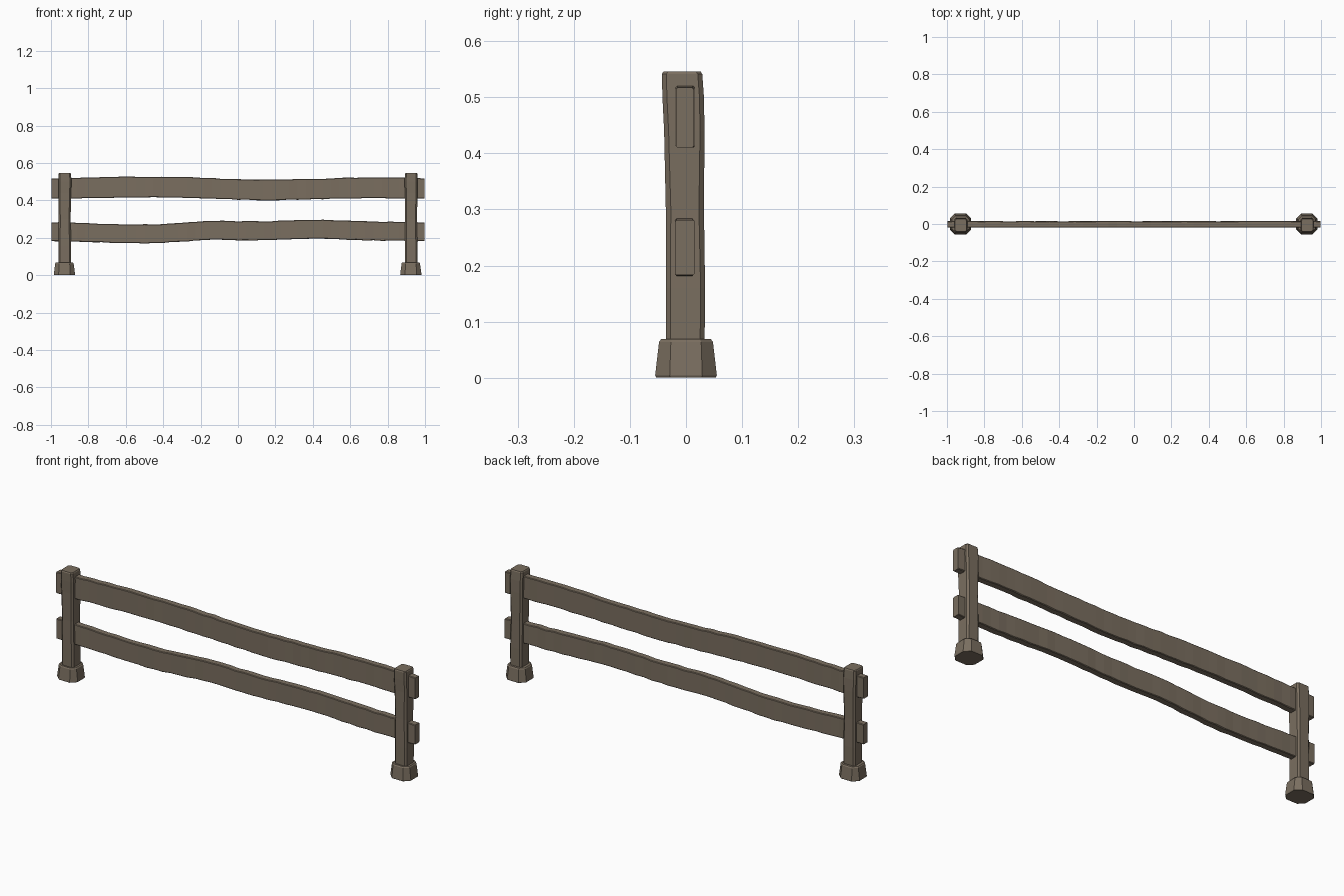
import bpy, bmesh, math, random

if "Cube" in bpy.data.objects:
    bpy.data.objects.remove(bpy.data.objects["Cube"])

random.seed(4)
wood = bpy.data.materials.new("weathered_wood")
wood.diffuse_color = (0.195, 0.157, 0.116, 1)
wood.use_nodes = True
wood.node_tree.nodes["Principled BSDF"].inputs["Base Color"].default_value = wood.diffuse_color


def loft(name, rings):
    """Skin a list of equal-length point rings and cap both ends."""
    bm = bmesh.new()
    loops = [[bm.verts.new(p) for p in ring] for ring in rings]
    n = len(loops[0])
    for a, b in zip(loops, loops[1:]):
        for i in range(n):
            j = (i + 1) % n
            bm.faces.new((a[i], a[j], b[j], b[i]))
    bm.faces.new(loops[0])
    bm.faces.new(loops[-1])
    bmesh.ops.recalc_face_normals(bm, faces=bm.faces)
    me = bpy.data.meshes.new(name)
    bm.to_mesh(me)
    bm.free()
    me.materials.append(wood)
    ob = bpy.data.objects.new(name, me)
    bpy.context.collection.objects.link(ob)
    return ob


def octagon(hx, hy, c):
    """Rectangle outline with chamfered corners."""
    return [(hx - c, -hy), (hx, -hy + c), (hx, hy - c), (hx - c, hy),
            (c - hx, hy), (-hx, hy - c), (-hx, c - hy), (c - hx, -hy)]


def column(name, x, levels):
    """Vertical loft; each level is z, x shift, y shift, half x, half y, chamfer."""
    loft(name, [[(x + dx + px, dy + py, z) for px, py in octagon(hx, hy, c)]
                for z, dx, dy, hx, hy, c in levels])


def curve(keys, x):
    """Smooth interpolation through (x, value) keys."""
    for (x0, v0), (x1, v1) in zip(keys, keys[1:]):
        if x <= x1:
            t = (x - x0) / (x1 - x0)
            return v0 + (v1 - v0) * t * t * (3 - 2 * t)
    return keys[-1][1]


def rail(name, keys, half_h):
    """Wavy plank with slightly chipped edges, running along x."""
    rings = []
    n = 44
    for i in range(n + 1):
        x = -0.997 + 1.994 * i / n
        zc = curve(keys, x)
        top = zc + half_h + random.uniform(-0.002, 0.002)
        bot = zc - half_h + random.uniform(-0.002, 0.002)
        y0 = -0.019 + random.uniform(-0.001, 0.001)
        y1 = 0.015 + random.uniform(-0.001, 0.001)
        if i in (0, n):
            top -= 0.002
            bot += 0.002
        c = 0.003
        rings.append([(x, y0 + c, bot), (x, y1 - c, bot), (x, y1, bot + c), (x, y1, top - c),
                      (x, y1 - c, top), (x, y0 + c, top), (x, y0, top - c), (x, y0, bot + c)])
    loft(name, rings)


# Posts and tapered feet
for side, s in (("left", -1), ("right", 1)):
    x = 0.926 * s
    column(side + "_post", x, [
        (0.04, 0.000, -0.001, 0.033, 0.034, 0.008),
        (0.16, 0.000, -0.001, 0.033, 0.035, 0.008),
        (0.30, -0.001, -0.002, 0.032, 0.034, 0.009),
        (0.44, 0.000, -0.003, 0.034, 0.036, 0.008),
        (0.50, 0.000, -0.005, 0.035, 0.037, 0.008),
        (0.541, 0.000, -0.007, 0.034, 0.036, 0.008),
        (0.546, 0.000, -0.007, 0.031, 0.033, 0.008)])
    column(side + "_foot", x - 0.002, [
        (0.0, 0, 0, 0.055, 0.053, 0.025),
        (0.004, 0, 0, 0.057, 0.055, 0.026),
        (0.064, 0, 0, 0.049, 0.048, 0.021),
        (0.069, 0, 0, 0.045, 0.044, 0.019)])

# Rails through both posts
rail("top_rail", [(-1, 0.465), (-0.45, 0.472), (0.15, 0.457), (0.75, 0.467), (1, 0.465)], 0.055)
rail("bottom_rail", [(-1, 0.232), (-0.5, 0.221), (-0.1, 0.240), (0.05, 0.238),
                     (0.45, 0.245), (0.8, 0.235), (1, 0.233)], 0.0505)
